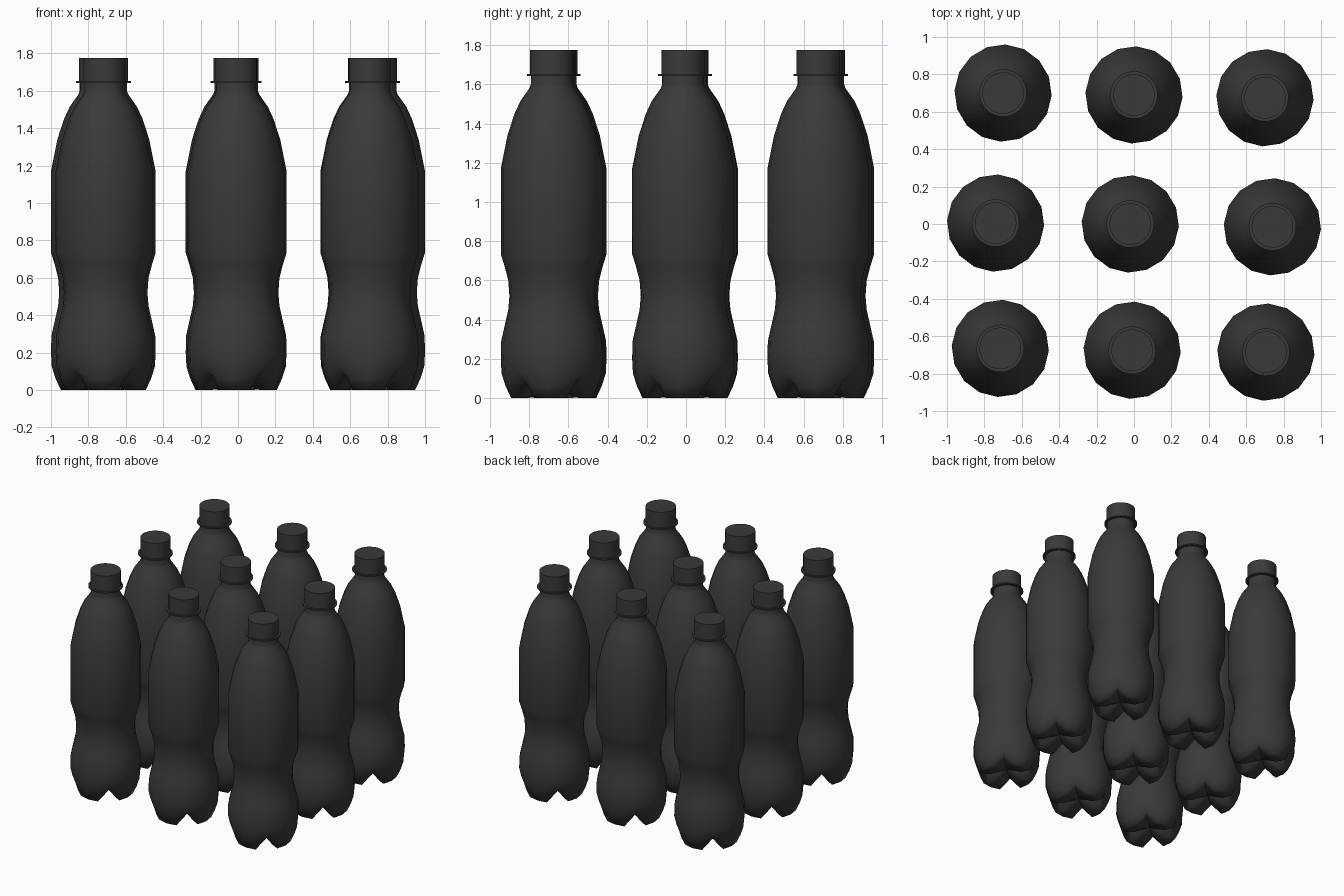
import bpy, bmesh, math

if "Cube" in bpy.data.objects:
    bpy.data.objects.remove(bpy.data.objects["Cube"], do_unlink=True)

# One dark plastic for every part
plastic = bpy.data.materials.new("dark_plastic")
plastic.use_nodes = True
color = (0.042, 0.042, 0.042, 1)
plastic.diffuse_color = color
plastic.node_tree.nodes["Principled BSDF"].inputs["Base Color"].default_value = color


def lathe(name, rings, sides, sharp_angle, bottom_z=None, top_z=None):
    """Stack rings of (radius, z) or (radius, z, valley radius, valley z)."""
    bm = bmesh.new()
    loops = []
    for ring in rings:
        loop = []
        for i in range(sides):
            a = math.tau * i / sides
            valley = len(ring) == 4 and i % 4 == 2
            r, z = ring[2:] if valley else ring[:2]
            loop.append(bm.verts.new((r * math.cos(a), r * math.sin(a), z)))
        loops.append(loop)
    for low, high in zip(loops, loops[1:]):
        for i in range(sides):
            j = (i + 1) % sides
            bm.faces.new((low[i], low[j], high[j], high[i]))
    # Close the ends with fans
    for z, loop in ((bottom_z, loops[0]), (top_z, loops[-1])):
        if z is not None:
            hub = bm.verts.new((0, 0, z))
            for i in range(sides):
                bm.faces.new((loop[i], loop[(i + 1) % sides], hub))
    bmesh.ops.recalc_face_normals(bm, faces=bm.faces)
    mesh = bpy.data.meshes.new(name)
    bm.to_mesh(mesh)
    bm.free()
    mesh.materials.append(plastic)
    mesh.shade_smooth()
    mesh.set_sharp_from_angle(angle=math.radians(sharp_angle))
    return mesh


# Body: four-footed base, waist, straight barrel, tapered shoulder
body_rings = [
    (0.06, 0.035, 0.05, 0.06),
    (0.125, 0.004, 0.11, 0.07),
    (0.165, 0.0, 0.15, 0.075),
    (0.207, 0.0, 0.185, 0.085),
    (0.235, 0.06, 0.215, 0.105),
    (0.256, 0.125, 0.245, 0.135),
    (0.26, 0.2), (0.258, 0.29), (0.24, 0.37), (0.222, 0.45),
    (0.216, 0.52), (0.222, 0.6), (0.24, 0.67), (0.26, 0.735),
    (0.26, 1.17), (0.226, 1.34), (0.19, 1.45), (0.16, 1.515),
    (0.114, 1.58), (0.107, 1.6), (0.107, 1.65),
]
body = lathe("body", body_rings, 16, 80, bottom_z=0.06)

# Thin collar and the screw cap
collar = lathe("collar", [(0.1, 1.643), (0.127, 1.643), (0.127, 1.653), (0.1, 1.653)], 32, 35)
cap = lathe("cap", [(0.111, 1.653), (0.111, 1.776)], 32, 35, top_z=1.776)

# Three loose rows of three bottles
spots = [
    (-0.70, 0.70), (0.0, 0.69), (0.70, 0.675),
    (-0.74, 0.005), (-0.02, 0.0), (0.74, -0.015),
    (-0.715, -0.665), (-0.01, -0.675), (0.705, -0.685),
]
for n, (x, y) in enumerate(spots, 1):
    for mesh in (body, collar, cap):
        part = bpy.data.objects.new(f"bottle_{n}_{mesh.name}", mesh)
        part.location = (x, y, 0)
        part.rotation_euler.z = math.radians(-3)
        bpy.context.collection.objects.link(part)
